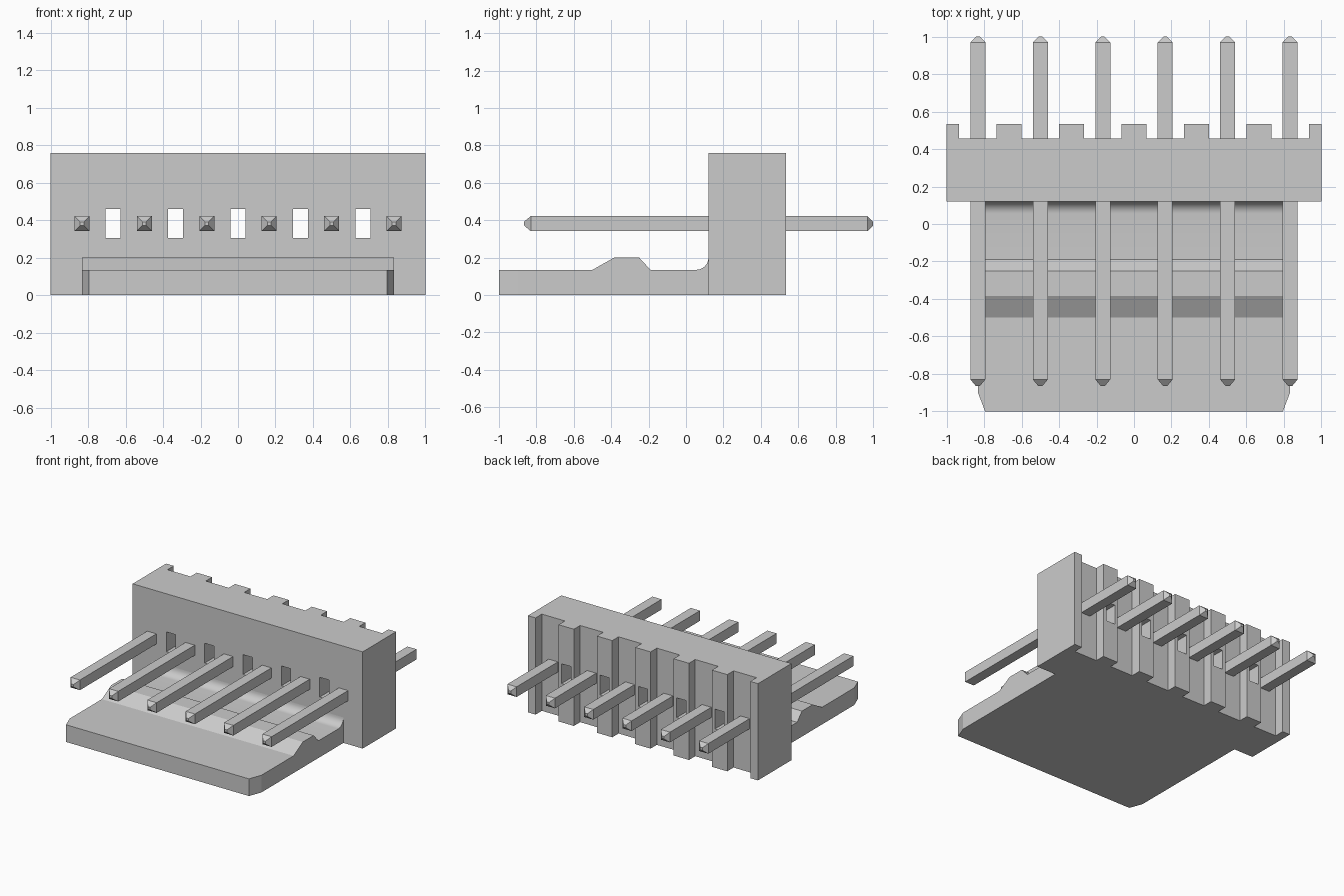
import bpy, bmesh, math
from mathutils import Vector

if "Cube" in bpy.data.objects:
    bpy.data.objects.remove(bpy.data.objects["Cube"])

PITCH = 1 / 3


def make_object(name, bm):
    bmesh.ops.recalc_face_normals(bm, faces=bm.faces)
    mesh = bpy.data.meshes.new(name)
    bm.to_mesh(mesh)
    bm.free()
    obj = bpy.data.objects.new(name, mesh)
    bpy.context.collection.objects.link(obj)
    return obj


def extrude(points, offset):
    bm = bmesh.new()
    face = bm.faces.new([bm.verts.new(p) for p in points])
    geom = bmesh.ops.extrude_face_region(bm, geom=[face])["geom"]
    verts = [v for v in geom if isinstance(v, bmesh.types.BMVert)]
    bmesh.ops.translate(bm, verts=verts, vec=offset)
    return bm


def activate(obj):
    bpy.ops.object.select_all(action="DESELECT")
    obj.select_set(True)
    bpy.context.view_layer.objects.active = obj


# Upright wall: top outline with six rear grooves, one per pin
outline = [(-1, 0.12), (1, 0.12), (1, 0.535)]
for i in reversed(range(6)):
    x = (i - 2.5) * PITCH
    outline += [(x + 0.1, 0.535), (x + 0.1, 0.457), (x - 0.1, 0.457), (x - 0.1, 0.535)]
outline.append((-1, 0.535))
wall = make_object("wall", extrude([(x, y, 0) for x, y in outline], (0, 0, 0.76)))

# Five through-windows between the pins
bm = bmesh.new()
for i in range(5):
    box = bmesh.ops.create_cube(bm, size=1)["verts"]
    bmesh.ops.scale(bm, verts=box, vec=(0.08, 1, 0.155))
    bmesh.ops.translate(bm, verts=box, vec=((i - 2) * PITCH, 0.33, 0.3825))
cutter = make_object("window_cutter", bm)
cutter.hide_render = True
mod = wall.modifiers.new("windows", "BOOLEAN")
mod.operation = "DIFFERENCE"
mod.solver = "EXACT"
mod.object = cutter
activate(wall)
bpy.ops.object.modifier_apply(modifier=mod.name)
bpy.data.objects.remove(cutter)

# Base tongue: side profile with locking ridge and a fillet at the wall
profile = [(-1, 0), (-1, 0.135), (-0.5, 0.135), (-0.385, 0.2), (-0.25, 0.2), (-0.19, 0.135)]
for i in range(9):
    a = math.pi / 2 * i / 8
    profile.append((0.055 + 0.065 * math.sin(a), 0.2 - 0.065 * math.cos(a)))
profile.append((0.12, 0))
bm = extrude([(-0.833, y, z) for y, z in profile], (1.666, 0, 0))
# Clipped front corners
for side in (-1, 1):
    cut = bmesh.ops.bisect_plane(
        bm, geom=bm.verts[:] + bm.edges[:] + bm.faces[:], clear_outer=True,
        plane_co=Vector((side * 0.833, -0.9, 0)), plane_no=Vector((side * 0.1, -0.038, 0)))
    rim = [e for e in cut["geom_cut"] if isinstance(e, bmesh.types.BMEdge)]
    bmesh.ops.holes_fill(bm, edges=rim)
tongue = make_object("base_tongue", bm)
activate(tongue)
bpy.ops.object.shade_smooth_by_angle(angle=math.radians(20))

# Square pins with tapered tips at both ends
stations = [(-0.866, 0.01), (-0.83, 0.04), (0.97, 0.04), (1.0, 0.01)]
for i in range(6):
    cx, cz = (i - 2.5) * PITCH, 0.382
    bm = bmesh.new()
    rings = [[bm.verts.new((cx + sx * r, y, cz + sz * r))
              for sx, sz in ((-1, -1), (1, -1), (1, 1), (-1, 1))] for y, r in stations]
    for a, b in zip(rings, rings[1:]):
        for k in range(4):
            bm.faces.new((a[k], a[(k + 1) % 4], b[(k + 1) % 4], b[k]))
    bm.faces.new(rings[0])
    bm.faces.new(rings[-1])
    make_object(f"pin_{i + 1}", bm)
